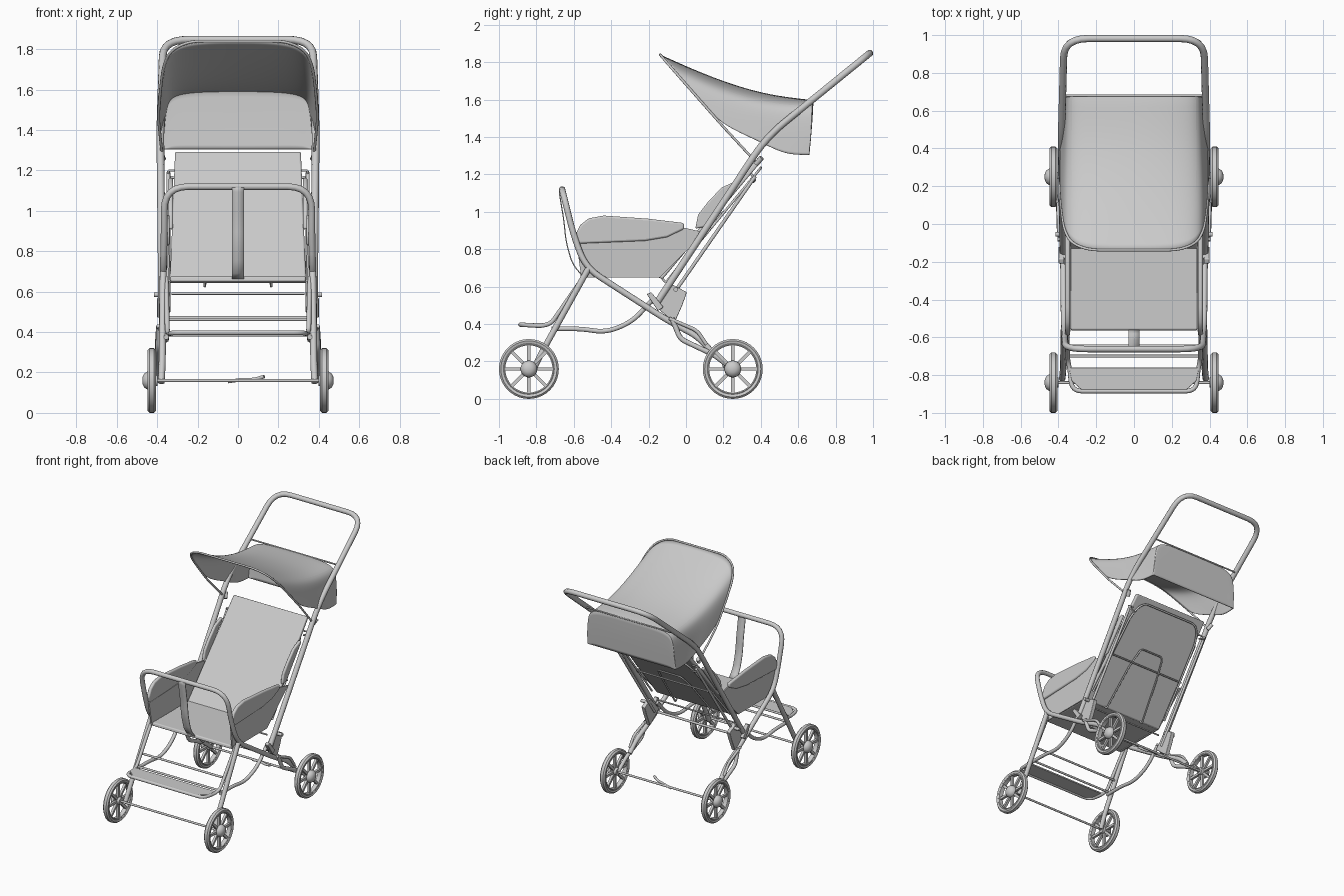
import bpy, bmesh, math
from mathutils import Vector

if "Cube" in bpy.data.objects:
    bpy.data.objects.remove(bpy.data.objects["Cube"])


def mirrored(pts):
    return [(-p[0], p[1], p[2]) for p in pts]


def arch(half):
    """Full U path from its +x half (last point is not on the centre line)."""
    return list(half) + mirrored(half)[::-1]


def rounded(pts, fillet, n=6):
    pts = [Vector(p) for p in pts]
    out = [pts[0]]
    for a, b, c in zip(pts, pts[1:], pts[2:]):
        d = min(fillet, (a - b).length * 0.49, (c - b).length * 0.49)
        p, q = b + (a - b).normalized() * d, b + (c - b).normalized() * d
        for i in range(n + 1):
            t = i / n
            out.append(p * (1 - t) ** 2 + b * 2 * t * (1 - t) + q * t * t)
    return out + [pts[-1]]


def tube(name, path, r, fillet=0.05, both=False):
    cu = bpy.data.curves.new(name, 'CURVE')
    cu.dimensions = '3D'
    cu.bevel_depth, cu.bevel_resolution, cu.use_fill_caps = r, 3, True
    for pts in ([path, mirrored(path)] if both else [path]):
        pts = rounded(pts, fillet)
        sp = cu.splines.new('POLY')
        sp.points.add(len(pts) - 1)
        for sp_p, p in zip(sp.points, pts):
            sp_p.co = (*p, 1)
    ob = bpy.data.objects.new(name, cu)
    bpy.context.collection.objects.link(ob)
    bpy.ops.object.select_all(action='DESELECT')
    ob.select_set(True)
    bpy.context.view_layer.objects.active = ob
    bpy.ops.object.convert(target='MESH')
    return ob


def finish(name, bm):
    bmesh.ops.recalc_face_normals(bm, faces=bm.faces)
    me = bpy.data.meshes.new(name)
    bm.to_mesh(me)
    bm.free()
    ob = bpy.data.objects.new(name, me)
    bpy.context.collection.objects.link(ob)
    return ob


def plate(name, pts, vec, both=False, bevel=0.0):
    """Flat outline pushed along vec into a solid."""
    bm = bmesh.new()
    for s in ((1, -1) if both else (1,)):
        f = bm.faces.new([bm.verts.new((p[0] * s, p[1], p[2])) for p in pts])
        ext = bmesh.ops.extrude_face_region(bm, geom=[f], use_keep_orig=True)
        vs = [g for g in ext['geom'] if isinstance(g, bmesh.types.BMVert)]
        bmesh.ops.translate(bm, verts=vs, vec=(vec[0] * s, vec[1], vec[2]))
    ob = finish(name, bm)
    if bevel:
        m = ob.modifiers.new('bevel', 'BEVEL')
        m.width, m.segments = bevel, 3
    return ob


def yz(x, pts):
    return [(x, y, z) for y, z in pts]


def lathe(bm, prof, n=40):
    """Spin (radius, x) points about the x axis."""
    vs = [bm.verts.new((x, r, 0)) for r, x in prof]
    es = [bm.edges.new(e) for e in zip(vs, vs[1:])]
    bmesh.ops.spin(bm, geom=vs + es, cent=(0, 0, 0), axis=(1, 0, 0),
                   angle=math.tau, steps=n, use_merge=False)


# wheels: tyre, hub and eight spokes, shared by four objects
bm = bmesh.new()
tyre = [(.126, -.016), (.132, -.019), (.136, -.017), (.150, -.021), (.160, -.011),
        (.160, .011), (.150, .021), (.136, .017), (.132, .019), (.126, .016), (.126, -.016)]
lathe(bm, tyre)
lathe(bm, [(0, -.028), (.026, -.028), (.028, .004), (.045, .008), (.044, .022),
           (.034, .037), (.018, .045), (0, .047)])
for i in range(8):
    a = i * math.tau / 8
    ra, ta = Vector((0, math.cos(a), math.sin(a))), Vector((0, -math.sin(a), math.cos(a)))
    box = bmesh.ops.create_cube(bm, size=1)['verts']
    for v in box:
        u, w, h = v.co
        v.co = ra * (.078 + u * .104) + ta * (w * .018) + Vector((h * .018, 0, 0))
bmesh.ops.remove_doubles(bm, verts=bm.verts, dist=1e-5)
wheel = finish('front_wheel_right', bm)
wheel.location = (.427, -.84, .16)
for name, s, y in (('front_wheel_left', -1, -.84), ('rear_wheel_right', 1, .25),
                   ('rear_wheel_left', -1, .25)):
    w = bpy.data.objects.new(name, wheel.data)
    bpy.context.collection.objects.link(w)
    w.location = (s * .427, y, .16)
    w.rotation_euler[2] = 0 if s > 0 else math.pi

# main tubular frame
tube('push_handle', arch([(.375, -.165, .50), (.385, .43, 1.40), (.37, .982, 1.848)]), .019, .13)
tube('bumper_and_rear_leg', arch([(.385, .13, .26), (.38, .06, .335), (.375, -.10, .42),
     (.37, -.535, .70), (.365, -.60, .87), (.365, -.662, 1.12)]), .017, .12)
tube('front_leg', [(.37, -.52, .70), (.375, -.77, .25), (.38, -.82, .15)], .017, .05, True)
tube('footrest_frame', arch([(.355, -.535, .67), (.35, -.72, .405), (.34, -.77, .39),
     (.33, -.885, .397)]), .012, .07)
tube('lower_side_bar', [(.355, -.72, .375), (.355, -.56, .375), (.355, -.43, .355),
     (.36, -.29, .41), (.365, -.17, .54)], .013, .07, True)
tube('rear_wheel_arm', [(.39, -.075, .43), (.395, -.03, .32), (.40, .15, .235), (.40, .25, .16)],
     .014, .03, True)
tube('rear_arm_brace', [(.395, -.09, .43), (.40, .06, .365), (.40, .11, .29)], .010, .03, True)

# axles and cross bars
for name, y, z, x, r in (('front_axle', -.84, .16, .43, .008), ('rear_axle', .25, .16, .43, .008),
                         ('front_cross_bar', -.70, .385, .365, .008),
                         ('middle_cross_bar', -.645, .462, .36, .008),
                         ('rear_cross_bar', -.17, .47, .37, .009)):
    tube(name, [(-x, y, z), (x, y, z)], r)
tube('fold_pedal', [(-.05, .25, .155), (.02, .24, .165), (.08, .22, .165), (.13, .20, .18)], .009, .02)

# hinge plates with rivets
plate('hinge_plate', yz(.345, [(-.07, .61), (.005, .57), (-.02, .50), (-.06, .41),
      (-.10, .44), (-.17, .50)]), (.03, 0, 0), True, .004)
plate('hinge_tab', yz(.37, [(-.21, .56), (-.185, .57), (-.12, .49), (-.15, .47)]),
      (.03, 0, 0), True, .004)
tube('hinge_rivet', [(.34, -.055, .585), (.415, -.055, .585)], .012, 0, True)

# footrest tray
plate('footrest', [(.345, -.76, .393), (.33, -.83, .393), (.27, -.885, .393), (-.27, -.885, .393),
      (-.33, -.83, .393), (-.345, -.76, .393)], (0, 0, .012), bevel=.003)

# seat pan, side panels and padded arms
plate('seat_base', yz(-.335, [(-.565, .65), (-.56, .675), (-.12, .675), (-.14, .65)]),
      (.67, 0, 0), bevel=.008)
sides = plate('seat_side', yz(.335, [(-.56, .65), (-.14, .65), (.10, .89), (-.01, .915),
              (-.22, .845), (-.585, .83)]), (.01, 0, 0), True)
for v in sides.data.vertices:
    v.co.x *= 1 + .12 * (v.co.z - .65)
pad = [(-.58, .83), (-.592, .875), (-.565, .93), (-.52, .965), (-.44, .98), (-.20, .963),
       (-.01, .94), (-.01, .908), (-.10, .865), (-.22, .845)]
plate('arm_pad', yz(.338, pad), (.026, 0, 0), True, .01)

# backrest, narrower toward the top, with side wings
back = plate('backrest', yz(-1, [(-.15, .65), (.39, 1.295), (.412, 1.28), (-.125, .64)]),
             (2, 0, 0), bevel=.008)
for v in back.data.vertices:
    v.co.x *= .337 - .04 * (v.co.z - .65)
plate('backrest_wing', yz(.322, [(.05, .91), (.065, .985), (.115, 1.05), (.19, 1.13),
      (.27, 1.165), (.28, 1.15), (.10, .92)]), (.022, 0, 0), True, .008)

# recline rails, pins and wire frames behind the backrest
tube('recline_rail', [(.345, -.11, .50), (.345, .37, 1.19)], .010, 0, True)
tube('recline_pin', [(.30, .35, 1.20), (.345, .35, 1.20), (.345, .37, 1.17), (.30, .36, 1.16)],
     .006, .01, True)
tube('back_wire', arch([(.33, -.06, .68), (.30, .33, 1.15), (.25, .40, 1.235)]), .007, .06)
tube('back_wire_cross', [(-.33, .13, .91), (.33, .13, .91)], .006)
tube('recline_hook', arch([(.165, -.13, .65), (.165, -.11, .62), (.13, .10, .885),
     (.10, .20, 1.00)]), .006, .03)
tube('lower_wire', [(-.33, -.12, .59), (.33, -.12, .59)], .006)

# crotch strap from bumper to seat
strap = rounded(yz(-.03, [(-.645, 1.11), (-.665, 1.14), (-.682, 1.11), (-.655, .95), (-.645, .84),
                          (-.61, .72), (-.56, .66)]), .06)
bm = bmesh.new()
rows = [(bm.verts.new(p), bm.verts.new((.03, p.y, p.z))) for p in strap]
for (a, b), (c, d) in zip(rows, rows[1:]):
    bm.faces.new((a, b, d, c))
finish('crotch_strap', bm).modifiers.new('thick', 'SOLIDIFY').thickness = .006

# canopy: half sections from the front bow to the bottom of the rear drop
bow = [(.395, .19, 1.465), (.385, .08, 1.59), (.37, -.03, 1.715), (.335, -.10, 1.795),
       (.24, -.138, 1.84), (.0, -.14, 1.842)]
s1 = [(.393, .40, 1.375), (.385, .30, 1.50), (.372, .22, 1.60), (.34, .17, 1.66),
      (.24, .14, 1.705), (0, .13, 1.725)]
s2 = [(.385, .53, 1.305), (.375, .50, 1.42), (.367, .47, 1.52), (.345, .44, 1.58),
      (.24, .42, 1.615), (0, .42, 1.63)]
s3 = [(.375, .655, 1.305), (.37, .67, 1.41), (.36, .675, 1.51), (.34, .68, 1.57),
      (.24, .682, 1.595), (0, .682, 1.598)]
s4 = [(.372, .66, 1.305), (.36, .665, 1.36), (.345, .672, 1.43), (.315, .675, 1.47),
      (.24, .675, 1.47), (0, .675, 1.46)]
s5 = [(.365, .66, 1.305), (.35, .66, 1.305), (.33, .66, 1.305), (.30, .66, 1.305),
      (.22, .66, 1.305), (0, .66, 1.305)]
bm = bmesh.new()
rows = [[bm.verts.new(p) for p in s + mirrored(s[:-1])[::-1]] for s in (bow, s1, s2, s3, s4, s5)]
for r, q in zip(rows, rows[1:]):
    for i in range(len(r) - 1):
        bm.faces.new((r[i], r[i + 1], q[i + 1], q[i]))
crease = bm.edges.layers.float.new('crease_edge')
for i in range(len(rows[3]) - 1):
    bm.edges.get((rows[3][i], rows[3][i + 1]))[crease] = .6
canopy = finish('canopy', bm)
m = canopy.modifiers.new('smooth', 'SUBSURF')
m.levels = m.render_levels = 3
canopy.modifiers.new('thick', 'SOLIDIFY').thickness = .006
tube('canopy_bow', [(.375, .37, 1.27)] + bow[:-1] + mirrored(bow[:-1])[::-1] + [(-.375, .37, 1.27)],
     .007, .06)
tube('canopy_rear_rod', [(-.37, .68, 1.592), (.37, .68, 1.592)], .006)
tube('canopy_clamp', [(.37, .375, 1.255), (.385, .405, 1.29)], .014, 0, True)

# smooth shading that keeps real edges
bpy.ops.object.select_all(action='SELECT')
bpy.context.view_layer.objects.active = canopy
bpy.ops.object.shade_smooth_by_angle(angle=math.radians(40))
